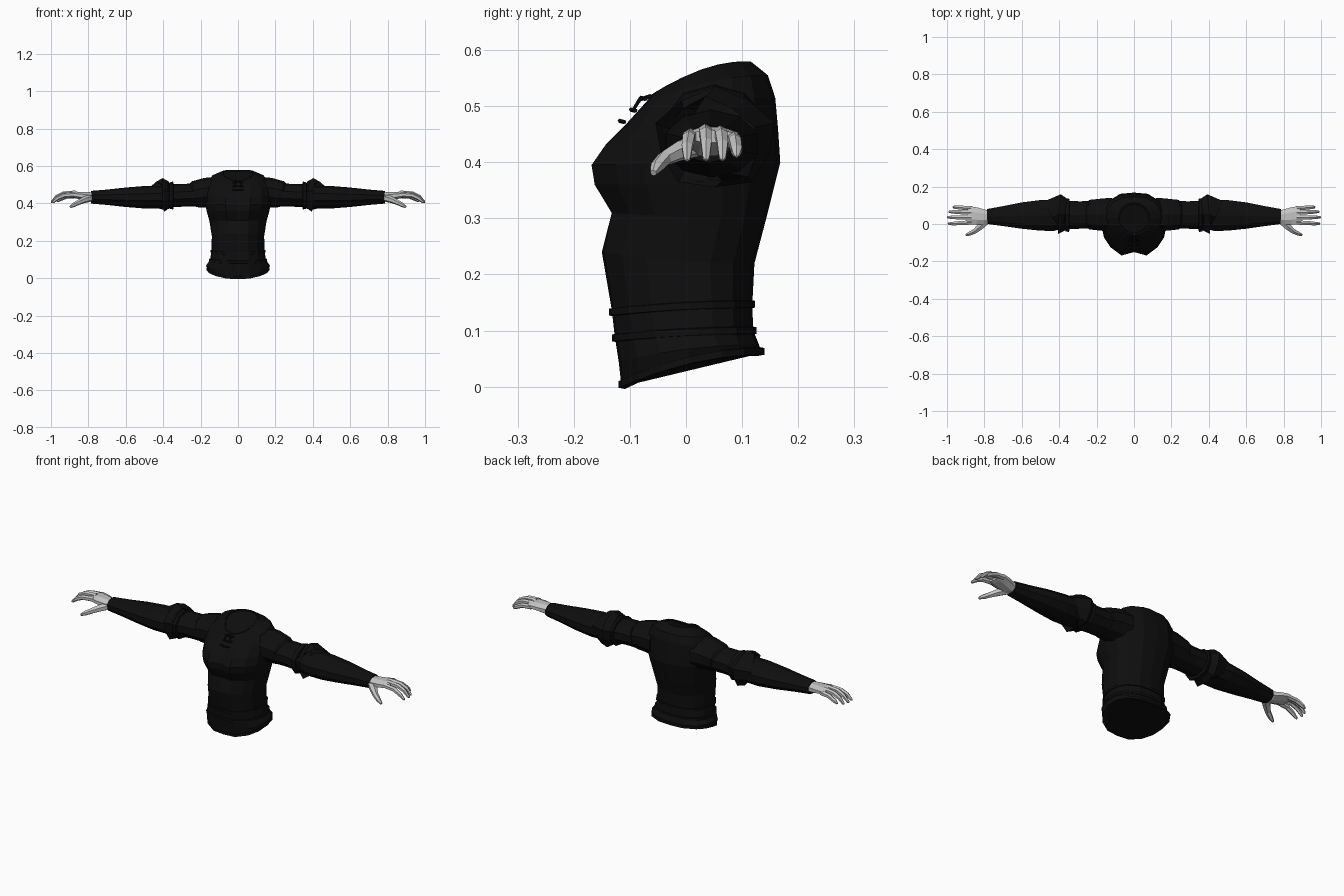
import bpy, bmesh, math
from mathutils import Vector


def material(name, v):
    m = bpy.data.materials.new(name)
    m.diffuse_color = (v, v, v, 1)
    return m


BLACK = material("black cloth", 0.0045)
PALE = material("pale grey skin", 0.55)


def loft(name, rings, mat, mirror=False, closed=False):
    """Skin a list of point rings; cap the ends, or join last to first."""
    bm = bmesh.new()
    vs = [[bm.verts.new(p) for p in r] for r in rings]
    n = len(rings[0])
    pairs = list(zip(vs, vs[1:])) + ([(vs[-1], vs[0])] if closed else [])
    for a, b in pairs:
        for i in range(n):
            j = (i + 1) % n
            bm.faces.new((a[i], a[j], b[j], b[i]))
    if not closed:
        bm.faces.new(vs[0][::-1])
        bm.faces.new(vs[-1])
    bmesh.ops.recalc_face_normals(bm, faces=bm.faces)
    me = bpy.data.meshes.new(name)
    bm.to_mesh(me)
    bm.free()
    me.materials.append(mat)
    ob = bpy.data.objects.new(name, me)
    bpy.context.collection.objects.link(ob)
    if mirror:
        ob.modifiers.new("mirror", 'MIRROR').use_mirror_merge = False
    return ob


def sweep(name, path, mat, sides=8, mirror=True, jag=0.0):
    """Tube through (x, y, z, side radius, up radius) points."""
    pts = [Vector(p[:3]) for p in path]
    rings = []
    for i, p in enumerate(path):
        d = (pts[min(i + 1, len(pts) - 1)] - pts[max(i - 1, 0)]).normalized()
        side = Vector((0, 0, 1)).cross(d).normalized()
        up = d.cross(side)
        ring = []
        for k in range(sides):
            a = math.tau * (k + 0.5) / sides
            r = 1 + jag * (-1) ** k
            ring.append(pts[i] + side * (p[3] * r * math.cos(a)) + up * (p[4] * r * math.sin(a)))
        rings.append(ring)
    return loft(name, rings, mat, mirror)


# Half cross-section of the body, front centre to back centre
HALF = [(0, -1), (.38, -.97), (.72, -.74), (.92, -.42), (1, 0), (.96, .42), (.8, .72), (.42, .96), (0, 1)]
OUTLINE = HALF + [(-x, y) for x, y in HALF[-2:0:-1]]


def body_ring(zf, zb, w, yf, yb, grow=0.0, groove=0.0, round_=False):
    cy, ry = (yf + yb) / 2, (yb - yf) / 2 + grow
    ring = []
    for i, (x, y) in enumerate(OUTLINE):
        if round_:
            a = math.tau * i / len(OUTLINE)
            x, y = math.sin(a), -math.cos(a)
        py = cy + y * ry
        if i == 0:
            py += groove
        elif i in (1, 15):
            py -= groove * .3
        t = (y + 1) / 2
        ring.append((x * (w + grow), py, zf + (zb - zf) * (1 - (1 - t) ** 2)))
    return ring


# Torso with chest groove, sloping shoulders and sunken neck
torso = [
    body_ring(0, .06, .163, -.115, .135),
    body_ring(.045, .075, .171, -.12, .13),
    body_ring(.09, .10, .15, -.127, .12),
    body_ring(.135, .145, .142, -.132, .118),
    body_ring(.24, .22, .14, -.15, .122),
    body_ring(.31, .30, .152, -.135, .143, groove=.005),
    body_ring(.36, .36, .168, -.163, .158, groove=.015),
    body_ring(.395, .40, .175, -.168, .168, groove=.018),
    body_ring(.43, .46, .174, -.145, .164, groove=.01),
    body_ring(.47, .515, .168, -.105, .159),
    body_ring(.503, .555, .142, -.075, .146),
    body_ring(.52, .58, .088, -.06, .115, round_=True),
    body_ring(.515, .572, .076, -.048, .102, round_=True),
]
loft("torso", torso, BLACK)

# Two waist belts and a hem trim
for name, zf, zb, w, yf, yb in (("upper_belt", .133, .147, .142, -.132, .118),
                                ("lower_belt", .087, .100, .151, -.127, .121),
                                ("hem_trim", .004, .063, .163, -.115, .135)):
    band = [body_ring(zf + dz, zb + dz, w, yf, yb, grow=g)
            for dz, g in ((-.008, -.006), (-.006, .005), (.006, .005), (.008, -.006))]
    loft(name, band, BLACK, closed=True)

# Collar rim around the neck
collar = [body_ring(.519 + dz, .577 + dz, .086, -.058, .113, grow=g, round_=True)
          for dz, g in ((-.008, .006), (.002, .003), (.003, -.006), (-.008, -.008))]
loft("collar", collar, BLACK, closed=True)

# Chest laces: crossing cords and two hanging ends
for i, (y, z) in enumerate(((-.072, .513), (-.090, .492), (-.110, .472))):
    sweep("lace_%d" % (i + 1), [(-.028, y, z, .004, .004), (0, y - .008, z + .002, .004, .004),
                                (.028, y, z, .004, .004)], BLACK, 5, mirror=False)
sweep("lace_end", [(.008, -.062, .518, .004, .004), (.014, -.082, .512, .004, .004),
                   (.018, -.094, .493, .003, .003)], BLACK, 5)

# Shoulder cap, upper sleeve, flared cuff and forearm
sweep("shoulder", [(.12, .05, .455, .095, .085), (.175, .05, .457, .09, .08),
                   (.235, .05, .449, .083, .07), (.238, .05, .446, .07, .055)], BLACK, 10)
sweep("upper_sleeve", [(.2, .05, .444, .078, .062), (.29, .048, .444, .077, .061),
                       (.36, .048, .441, .08, .062)], BLACK, 10)
sweep("cuff_band", [(.343, .047, .44, .07, .055), (.347, .047, .44, .092, .075),
                    (.366, .047, .44, .088, .07), (.37, .047, .44, .07, .055)], BLACK, 10, jag=.03)
sweep("cuff_flare", [(.365, .047, .44, .07, .055), (.372, .047, .44, .09, .073),
                     (.398, .052, .441, .107, .09), (.413, .05, .438, .096, .08),
                     (.405, .047, .438, .07, .055)], BLACK, 10, jag=.05)
sweep("forearm", [(.36, .047, .437, .07, .055), (.43, .045, .434, .086, .06),
                  (.5, .046, .433, .086, .06), (.6, .045, .433, .074, .052),
                  (.7, .042, .433, .056, .041), (.785, .04, .433, .042, .034)], BLACK, 10)

# Palm
sweep("palm", [(.765, .04, .434, .036, .027), (.80, .038, .436, .042, .026),
               (.84, .042, .442, .05, .022), (.875, .046, .446, .052, .018),
               (.892, .048, .446, .047, .012)], PALE, 8)

# Fingers: y at knuckle, y at tip, knuckle height, tip x, tip z
FINGERS = {"index": (.008, .002, .447, .994, .401), "middle": (.034, .036, .455, .999, .402),
           "ring": (.061, .065, .452, .99, .402), "little": (.084, .09, .442, .968, .408)}
for name, (y0, y1, z, x1, z1) in FINGERS.items():
    x0, ym = .868, (y0 + y1) / 2
    xm = x0 + (x1 - x0) * .5
    sweep(name + "_finger", [(x0, y0, z, .013, .014), (xm, ym, z - .004, .0125, .013),
                             (xm + .035, y1, z - .02, .011, .011),
                             (x1 - .004, y1, z1 + .006, .007, .007),
                             (x1, y1, z1 + .002, .003, .003)], PALE, 6)

# Thumb
sweep("thumb", [(.785, .02, .43, .022, .02), (.82, -.012, .42, .02, .018),
                (.85, -.038, .407, .0145, .014), (.878, -.052, .392, .012, .012),
                (.898, -.058, .381, .006, .006)], PALE, 6)
